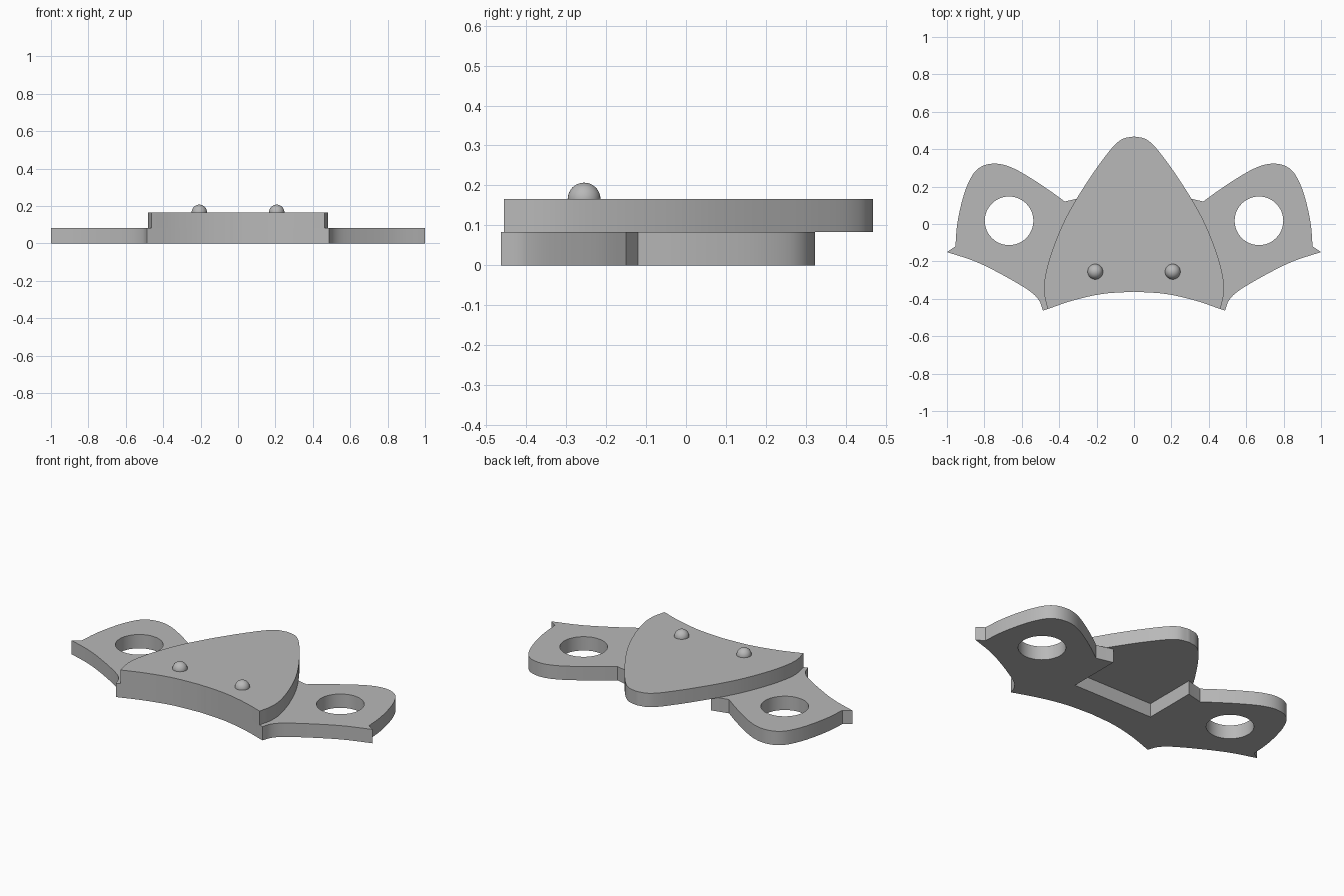
import bpy
import bmesh
import math
from mathutils import Vector

cube = bpy.data.objects.get("Cube")
if cube:
    bpy.data.objects.remove(cube)

grey = bpy.data.materials.new("plain_grey")
grey.use_nodes = True
grey.diffuse_color = (0.48, 0.48, 0.48, 1)
grey.node_tree.nodes["Principled BSDF"].inputs["Base Color"].default_value = (0.48, 0.48, 0.48, 1)

THICK = 0.083


def smooth_path(points, steps=6):
    """Catmull-Rom curve through the points, keeping both ends."""
    p = [Vector(q) for q in points]
    p = [2 * p[0] - p[1]] + p + [2 * p[-1] - p[-2]]
    out = []
    for a, b, c, d in zip(p, p[1:], p[2:], p[3:]):
        for i in range(steps):
            t = i / steps
            out.append(0.5 * (2 * b + (c - a) * t + (2 * a - 5 * b + 4 * c - d) * t ** 2
                              + (3 * b - a - 3 * c + d) * t ** 3))
    return out + [p[-2]]


def mirrored_loop(half):
    """Close a half outline running from the rear centre side to the front centre."""
    pts = half + [Vector((-v.x, v.y)) for v in reversed(half)]
    loop = []
    for v in pts:
        if not loop or (v - loop[-1]).length > 1e-4:
            loop.append(v)
    if (loop[0] - loop[-1]).length < 1e-4:
        loop.pop()
    return loop


def circle(cx, cy, r, n=48):
    return [Vector((cx + r * math.cos(math.tau * i / n), cy + r * math.sin(math.tau * i / n)))
            for i in range(n)]


def finish(name, bm):
    bmesh.ops.recalc_face_normals(bm, faces=bm.faces)
    mesh = bpy.data.meshes.new(name)
    bm.to_mesh(mesh)
    bm.free()
    obj = bpy.data.objects.new(name, mesh)
    bpy.context.collection.objects.link(obj)
    mesh.materials.append(grey)
    bpy.ops.object.select_all(action='DESELECT')
    obj.select_set(True)
    bpy.context.view_layer.objects.active = obj
    bpy.ops.object.shade_smooth_by_angle(angle=math.radians(30))
    return obj


def plate(name, loops, z):
    """Fill the outline, leaving inner loops open, and extrude it upward."""
    bm = bmesh.new()
    edges = []
    for loop in loops:
        vs = [bm.verts.new((v.x, v.y, z)) for v in loop]
        edges += [bm.edges.new((a, b)) for a, b in zip(vs, vs[1:] + vs[:1])]
    bmesh.ops.triangle_fill(bm, edges=edges, use_beauty=True, normal=(0, 0, 1))
    bmesh.ops.dissolve_limit(bm, angle_limit=0.01, verts=[], edges=bm.edges[:])
    ext = bmesh.ops.extrude_face_region(bm, geom=bm.faces[:], use_keep_orig=True)
    top = [g for g in ext["geom"] if isinstance(g, bmesh.types.BMVert)]
    bmesh.ops.translate(bm, verts=top, vec=(0, 0, THICK))
    return finish(name, bm)


# Lower winged plate with a rear notch and two round holes
wing = [Vector((0, -0.18)), Vector((0.268, -0.18))]
wing += smooth_path([(0.268, 0.145), (0.315, 0.133), (0.37, 0.12)], 3)
wing += smooth_path([(0.37, 0.12), (0.45, 0.178), (0.556, 0.248), (0.65, 0.3), (0.727, 0.322),
                     (0.797, 0.315), (0.85, 0.28), (0.89, 0.21), (0.92, 0.12),
                     (0.945, 0), (0.955, -0.12)])
wing += smooth_path([(1, -0.15), (0.85, -0.2), (0.716, -0.265), (0.57, -0.35),
                     (0.51, -0.405), (0.487, -0.463)])
wing += smooth_path([(0.487, -0.463), (0.33, -0.41), (0.17, -0.374), (0, -0.362)])
plate("winged_base", [mirrored_loop(wing), circle(0.668, 0.017, 0.13),
                      circle(-0.668, 0.017, 0.13)], 0)

# Upper pointed plate
shield = smooth_path([(0, 0.468), (0.06, 0.455), (0.11, 0.415), (0.17, 0.34), (0.23, 0.255),
                      (0.31, 0.13), (0.38, 0), (0.44, -0.15), (0.475, -0.28), (0.48, -0.37),
                      (0.462, -0.455)])
shield += smooth_path([(0.462, -0.455), (0.33, -0.41), (0.17, -0.374), (0, -0.362)])
plate("pointed_plate", [mirrored_loop(shield)], THICK)

# Domed studs
for side, label in ((1, "left"), (-1, "right")):
    bm = bmesh.new()
    bmesh.ops.create_uvsphere(bm, u_segments=32, v_segments=16, radius=0.041)
    bmesh.ops.bisect_plane(bm, geom=bm.verts[:] + bm.edges[:] + bm.faces[:],
                           plane_co=(0, 0, -0.003), plane_no=(0, 0, -1), clear_outer=True)
    bmesh.ops.translate(bm, verts=bm.verts, vec=(side * 0.207, -0.255, 2 * THICK))
    finish(label + "_stud", bm)
